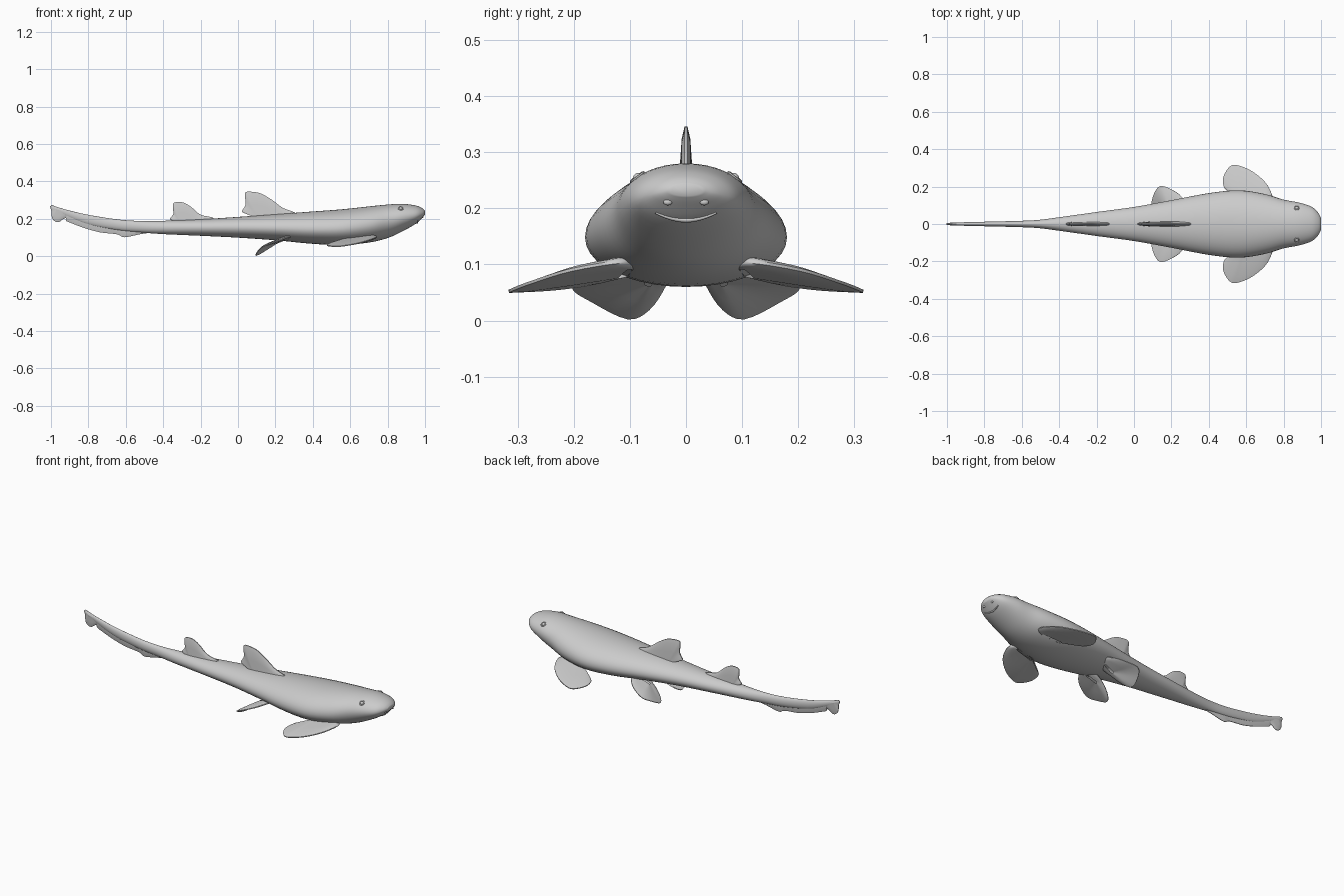
import bpy, bmesh, math
from mathutils import Vector
from mathutils.bvhtree import BVHTree

if "Cube" in bpy.data.objects:
    bpy.data.objects.remove(bpy.data.objects["Cube"])


def spline(pts, steps, closed=False):
    """Catmull-Rom resampling of tuples of any size."""
    n, out = len(pts), []
    for i in range(n if closed else n - 1):
        if closed:
            p = [pts[(i + k) % n] for k in (-1, 0, 1, 2)]
        else:
            p = [pts[max(0, min(n - 1, i + k))] for k in (-1, 0, 1, 2)]
        for s in range(steps):
            t = s / steps
            out.append(tuple(0.5 * (2 * b + (c - a) * t + (2 * a - 5 * b + 4 * c - d) * t * t
                                    + (3 * b - a - 3 * c + d) * t ** 3)
                             for a, b, c, d in zip(*p)))
    if not closed:
        out.append(tuple(pts[-1]))
    return out


def finish(bm, name, angle=40):
    bmesh.ops.recalc_face_normals(bm, faces=bm.faces)
    me = bpy.data.meshes.new(name)
    bm.to_mesh(me)
    bm.free()
    ob = bpy.data.objects.new(name, me)
    bpy.context.collection.objects.link(ob)
    bpy.ops.object.select_all(action='DESELECT')
    ob.select_set(True)
    bpy.context.view_layer.objects.active = ob
    bpy.ops.object.shade_smooth_by_angle(angle=math.radians(angle))
    return ob


def loft(bm, rings, caps=True):
    vs = [[bm.verts.new(p) for p in r] for r in rings]
    n = len(vs[0])
    for a, b in zip(vs, vs[1:]):
        for i in range(n):
            bm.faces.new((a[i], a[(i + 1) % n], b[(i + 1) % n], b[i]))
    if caps:
        bm.faces.new(vs[0])
        bm.faces.new(vs[-1])


# body: x, top z, bottom z, half width, height of widest point
sections = [
    (1.0, .243, .222, .030, .232), (.985, .257, .205, .060, .226), (.95, .271, .173, .092, .218),
    (.88, .280, .133, .115, .208), (.80, .276, .097, .130, .190), (.70, .266, .073, .160, .165),
    (.56, .251, .060, .180, .148), (.40, .239, .066, .165, .145), (.20, .224, .085, .127, .150),
    (0, .210, .099, .091, .153), (-.20, .197, .109, .064, .153), (-.40, .189, .118, .036, .153),
    (-.52, .188, .127, .021, .157), (-.64, .196, .138, .016, .167), (-.80, .221, .168, .012, .195),
    (-.92, .249, .213, .009, .233), (-.998, .274, .250, .005, .262)]
N = 40
rings = []
for x, top, bot, w, zm in spline(sections, 4):
    ring = []
    for k in range(N):
        a = 2 * math.pi * k / N
        h = top - zm if math.sin(a) > 0 else zm - bot
        ring.append((x, w * math.cos(a), zm + h * math.sin(a)))
    rings.append(ring)
bm = bmesh.new()
loft(bm, rings)
bmesh.ops.recalc_face_normals(bm, faces=bm.faces)
skin = BVHTree.FromBMesh(bm)
finish(bm, "body", 60)


def fin(name, pts, root, normal, half, steps=4, mirror=False):
    """Thin blade: outline thickens toward a root line."""
    a, b = Vector(root[0]), Vector(root[1])
    nrm = Vector(normal).normalized()
    outline = [Vector(p) for p in spline(pts, steps, True)]
    ab = b - a
    feet = [a + ab * max(0, min(1, (p - a).dot(ab) / ab.length_squared)) for p in outline]

    def ring(s, t):
        return [f.lerp(p, s) + nrm * t for p, f in zip(outline, feet)]
    prof = [(.08, 1), (.5, .8), (.85, .55), (1, .2)]
    bm = bmesh.new()
    loft(bm, [ring(s, half * t) for s, t in prof] + [ring(s, -half * t) for s, t in reversed(prof)],
         caps=False)
    ob = finish(bm, name, 50)
    if mirror:
        ob.modifiers.new("mirror", 'MIRROR').use_axis = (False, True, False)
    return ob


def upright(pts):
    return [(x, 0, z) for x, z in pts]


# dorsal fins
fin("first_dorsal_fin", upright([
    (.31, .225), (.24, .258), (.18, .302), (.125, .334), (.085, .343), (.045, .344), (.037, .325),
    (.04, .275), (.02, .237), (.055, .232), (.09, .215), (.20, .19)]),
    upright([(.24, .21), (.11, .20)]), (0, 1, 0), .014)
fin("second_dorsal_fin", upright([
    (-.13, .203), (-.20, .222), (-.25, .263), (-.285, .284), (-.315, .290), (-.345, .283),
    (-.348, .255), (-.346, .225), (-.363, .197), (-.32, .185), (-.22, .175)]),
    upright([(-.20, .18), (-.31, .178)]), (0, 1, 0), .012)

# tail fin: long lower blade and end lobe
fin("tail_fin", upright([
    (-.42, .135), (-.52, .118), (-.605, .101), (-.635, .113), (-.66, .119), (-.74, .128),
    (-.82, .150), (-.89, .176), (-.92, .190), (-.918, .205), (-.935, .198), (-.955, .184),
    (-.975, .184), (-.994, .204), (-.997, .240), (-.998, .270), (-.90, .238), (-.78, .205),
    (-.62, .172), (-.50, .155)]),
    upright([(-.50, .15), (-.97, .25)]), (0, 1, 0), .008)

# paired fins
fin("pectoral_fins", [
    (.74, .11, .105), (.715, .205, .090), (.64, .276, .068), (.56, .312, .054), (.515, .308, .052),
    (.478, .25, .056), (.485, .19, .064), (.53, .165, .072), (.57, .13, .080), (.64, .08, .095)],
    [(.70, .10, .103), (.60, .11, .090)], (-.22, .25, 1), .013, mirror=True)
fin("pelvic_fins", [
    (.295, .075, .112), (.255, .145, .098), (.205, .182, .078), (.145, .203, .058),
    (.112, .170, .035), (.095, .105, .004), (.122, .066, .020), (.18, .038, .060), (.24, .03, .09)],
    [(.26, .075, .100), (.20, .065, .075)], (-.5, .2, .8), .011, mirror=True)


def bead(bm, loc, radius, flat=(1, 1, 1)):
    new = bmesh.ops.create_uvsphere(bm, u_segments=16, v_segments=10, radius=radius)["verts"]
    for v in new:
        v.co = Vector([c * f for c, f in zip(v.co, flat)]) + Vector(loc)


# eyes with a raised rim, and nostrils
bm = bmesh.new()
for s in (-1, 1):
    p, n, _, _ = skin.find_nearest(Vector((.87, s * .085, .253)))
    bead(bm, p - n * .003, .010)
finish(bm, "eyes")
for s, side in ((-1, "right"), (1, "left")):
    p, n, _, _ = skin.find_nearest(Vector((.87, s * .085, .253)))
    bpy.ops.mesh.primitive_torus_add(major_radius=.013, minor_radius=.003, major_segments=20,
                                     minor_segments=8, location=p,
                                     rotation=n.to_track_quat('Z', 'Y').to_euler())
    bpy.context.object.name = side + "_eye_rim"
    bpy.ops.object.shade_smooth_by_angle()
bm = bmesh.new()
for s in (-1, 1):
    p, _, _, _ = skin.find_nearest(Vector((.985, s * .032, .213)))
    bead(bm, p, .008, (.6, 1, .7))
finish(bm, "nostrils")

# mouth: curved lip line laid on the underside of the snout
cu = bpy.data.curves.new("mouth", 'CURVE')
cu.dimensions = '3D'
cu.bevel_depth = .004
cu.bevel_resolution = 2
line = cu.splines.new('POLY')
line.points.add(12)
for i, pt in enumerate(line.points):
    y = -.054 + .108 * i / 12
    hit, _, _, _ = skin.ray_cast(Vector((1.5, y, .179 + .013 * (y / .054) ** 2)), Vector((-1, 0, 0)))
    pt.co = (*hit, 1)
    pt.radius = 1.15 - .6 * abs(y / .054)
mouth = bpy.data.objects.new("mouth", cu)
bpy.context.collection.objects.link(mouth)
